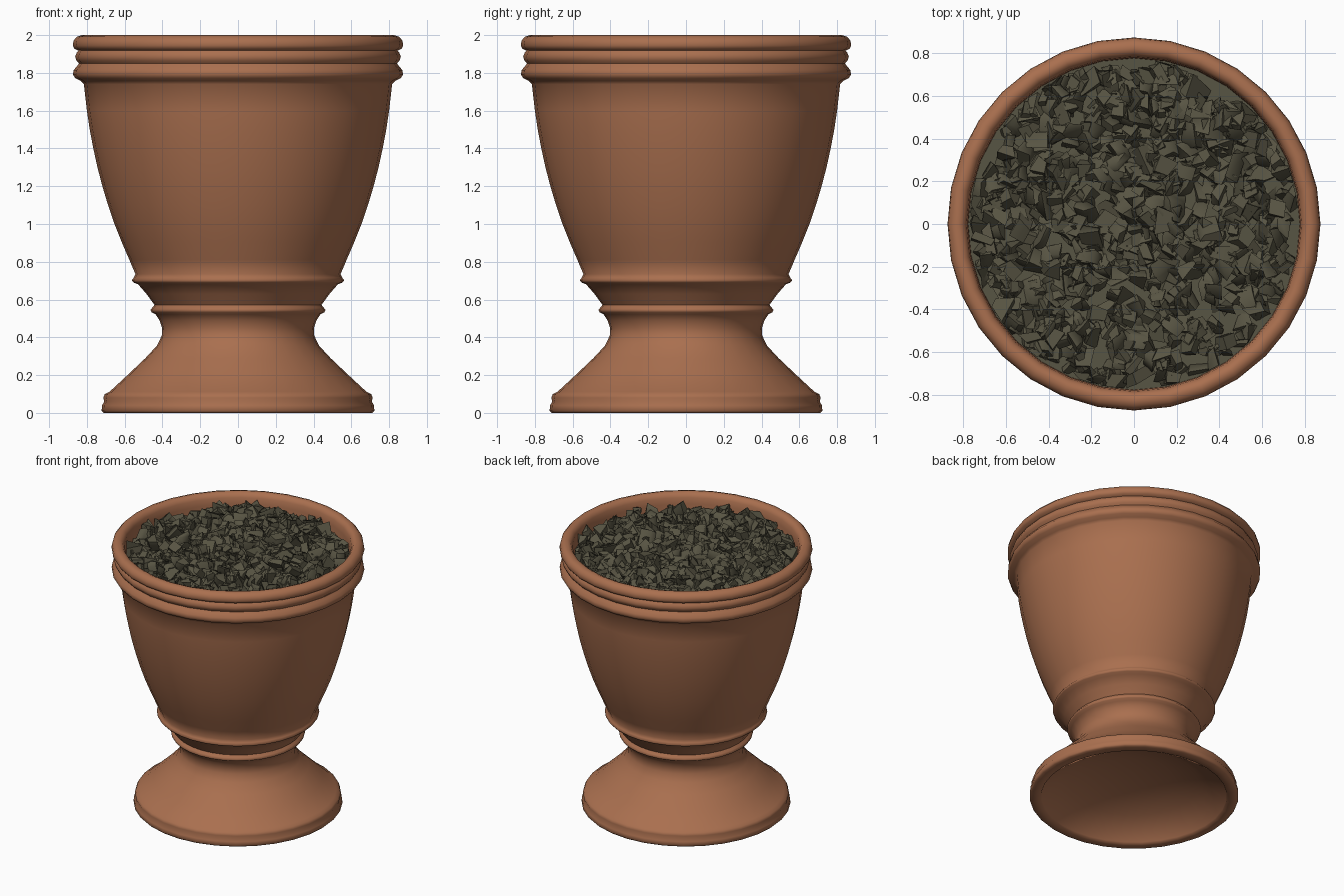
import bpy, bmesh, math, random
from mathutils import Vector, Euler

random.seed(7)
SIDES = 32

cube = bpy.data.objects.get("Cube")
if cube:
    bpy.data.objects.remove(cube, do_unlink=True)


def make_material(name, rgb):
    mat = bpy.data.materials.new(name)
    mat.use_nodes = True
    mat.diffuse_color = (*rgb, 1)
    bsdf = mat.node_tree.nodes["Principled BSDF"]
    bsdf.inputs["Base Color"].default_value = (*rgb, 1)
    bsdf.inputs["Roughness"].default_value = 0.9
    return mat


def finish(name, bm, mat, angle):
    bmesh.ops.recalc_face_normals(bm, faces=bm.faces)
    mesh = bpy.data.meshes.new(name)
    bm.to_mesh(mesh)
    bm.free()
    mesh.materials.append(mat)
    obj = bpy.data.objects.new(name, mesh)
    bpy.context.collection.objects.link(obj)
    bpy.ops.object.select_all(action='DESELECT')
    obj.select_set(True)
    bpy.context.view_layer.objects.active = obj
    bpy.ops.object.shade_smooth_by_angle(angle=math.radians(angle))
    return obj


def lathe(name, profile, mat, angle=75):
    """Revolve a list of (radius, height) points around z."""
    bm = bmesh.new()
    verts = [bm.verts.new((r, 0, z)) for r, z in profile]
    edges = [bm.edges.new(pair) for pair in zip(verts, verts[1:])]
    bmesh.ops.spin(bm, geom=verts + edges, cent=(0, 0, 0), axis=(0, 0, 1),
                   angle=math.tau, steps=SIDES, use_duplicate=False)
    bmesh.ops.remove_doubles(bm, verts=bm.verts, dist=0.0005)
    return finish(name, bm, mat, angle)


terracotta = make_material("terracotta", (0.40, 0.16, 0.078))
earth = make_material("dark_olive_earth", (0.097, 0.089, 0.056))

# Urn: shallow domed underside, foot, neck, bowl, banded rim and inner wall
underside = [(0, 0.19), (0.25, 0.17), (0.45, 0.115), (0.64, 0.01), (0.645, 0.0)]
foot = [(0.712, 0.0), (0.722, 0.01), (0.72, 0.04), (0.708, 0.06), (0.713, 0.08),
        (0.705, 0.10), (0.68, 0.112), (0.585, 0.20), (0.49, 0.29), (0.43, 0.355),
        (0.403, 0.41), (0.402, 0.45), (0.415, 0.49), (0.437, 0.522)]
neck = [(0.457, 0.533), (0.463, 0.545), (0.455, 0.556), (0.442, 0.572),
        (0.485, 0.63), (0.528, 0.68), (0.553, 0.69), (0.562, 0.702),
        (0.552, 0.716), (0.543, 0.735)]
bowl = [(0.575, 0.81), (0.616, 0.905), (0.654, 1.0), (0.688, 1.1), (0.718, 1.2),
        (0.744, 1.3), (0.766, 1.4), (0.785, 1.5), (0.80, 1.6), (0.816, 1.74)]
rim = [(0.832, 1.758), (0.862, 1.772), (0.874, 1.792), (0.87, 1.815), (0.853, 1.835),
       (0.842, 1.85), (0.855, 1.865), (0.862, 1.885), (0.855, 1.905), (0.845, 1.918),
       (0.866, 1.928), (0.875, 1.945), (0.87, 1.972), (0.852, 1.992), (0.825, 2.0),
       (0.80, 1.99), (0.786, 1.965), (0.78, 1.92), (0.775, 1.78)]
lathe("urn", underside + foot + neck + bowl + rim, terracotta)

# Soil surface just below the rim
SOIL = 1.87
WALL = 0.778
lathe("soil", [(0, SOIL), (0.40, SOIL), (WALL, SOIL)], earth)

# Chunky bark chips with softened corners, scattered over the soil
bm = bmesh.new()
for i in range(800):
    dist = 0.755 * math.sqrt(random.random())
    turn = random.uniform(0, math.tau)
    size = random.uniform(0.05, 0.095)
    centre = Vector((dist * math.cos(turn), dist * math.sin(turn),
                     SOIL + random.uniform(-0.015, 0.04)))
    spin = Euler([random.uniform(0, math.tau) for _ in range(3)]).to_matrix()
    stretch = Vector((random.uniform(0.9, 1.4), random.uniform(0.6, 1.0),
                      random.uniform(0.4, 0.75)))
    for v in bmesh.ops.create_cube(bm, size=1.0)["verts"]:
        jitter = Vector([random.uniform(0.4, 1.4) for _ in range(3)])
        p = centre + spin @ (v.co * jitter * stretch * size * 1.2)
        flat = Vector((p.x, p.y))
        if flat.length > WALL - 0.006:
            flat *= (WALL - 0.006) / flat.length
        v.co = (flat.x, flat.y, min(p.z, 1.975))
finish("bark_chips", bm, earth, 75)
